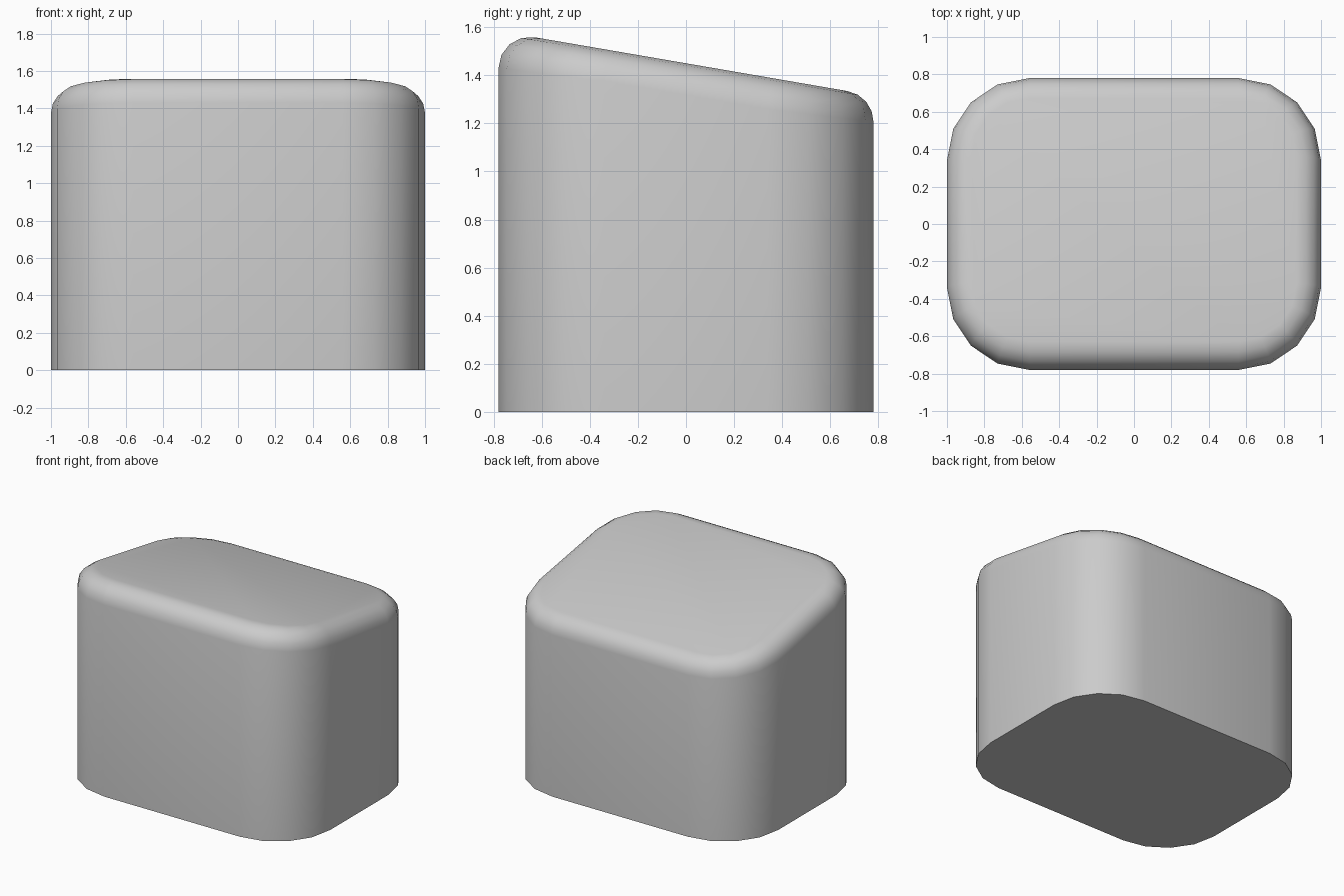
import bpy, bmesh, math
from mathutils import Vector

if "Cube" in bpy.data.objects:
    bpy.data.objects.remove(bpy.data.objects["Cube"])

HX, HY = 1.0, 0.78          # half sizes of the footprint
CORNER, FILLET = 0.44, 0.13  # upright corner radius, top edge radius
MID, SLOPE = 1.45, -0.172    # height at the centre and tilt of the top
SEG = 4

top_normal = Vector((0, -SLOPE, 1)).normalized()

# Rounded-rectangle footprint: each point with its outward direction
outline = []
for q, (sx, sy) in enumerate([(1, 1), (-1, 1), (-1, -1), (1, -1)]):
    for i in range(SEG + 1):
        a = math.pi / 2 * (q + i / SEG)
        n = Vector((math.cos(a), math.sin(a), 0))
        centre = Vector((sx * (HX - CORNER), sy * (HY - CORNER), 0))
        outline.append((centre + n * CORNER, n))

# Rings: base, then the rolled fillet from the wall up to the sloping top
bm = bmesh.new()
rings = [[bm.verts.new(p) for p, n in outline]]
for k in range(SEG + 1):
    ring = []
    for p, n in outline:
        c = p - n * FILLET
        c.z = MID + SLOPE * c.y - FILLET * math.sqrt(1 + SLOPE ** 2)
        total = n.angle(top_normal)
        t = total * k / SEG
        d = (n * math.sin(total - t) + top_normal * math.sin(t)) / math.sin(total)
        ring.append(bm.verts.new(c + d * FILLET))
    rings.append(ring)

count = len(outline)
for lo, hi in zip(rings, rings[1:]):
    for i in range(count):
        j = (i + 1) % count
        bm.faces.new((lo[i], lo[j], hi[j], hi[i]))
bm.faces.new(rings[-1])
bm.faces.new(rings[0][::-1])
bmesh.ops.recalc_face_normals(bm, faces=bm.faces)

# Sloped block
mesh = bpy.data.meshes.new("sloped_block")
bm.to_mesh(mesh)
bm.free()
block = bpy.data.objects.new("sloped_block", mesh)
bpy.context.collection.objects.link(block)
bpy.context.view_layer.objects.active = block
block.select_set(True)
bpy.ops.object.shade_smooth_by_angle(angle=math.radians(35))
